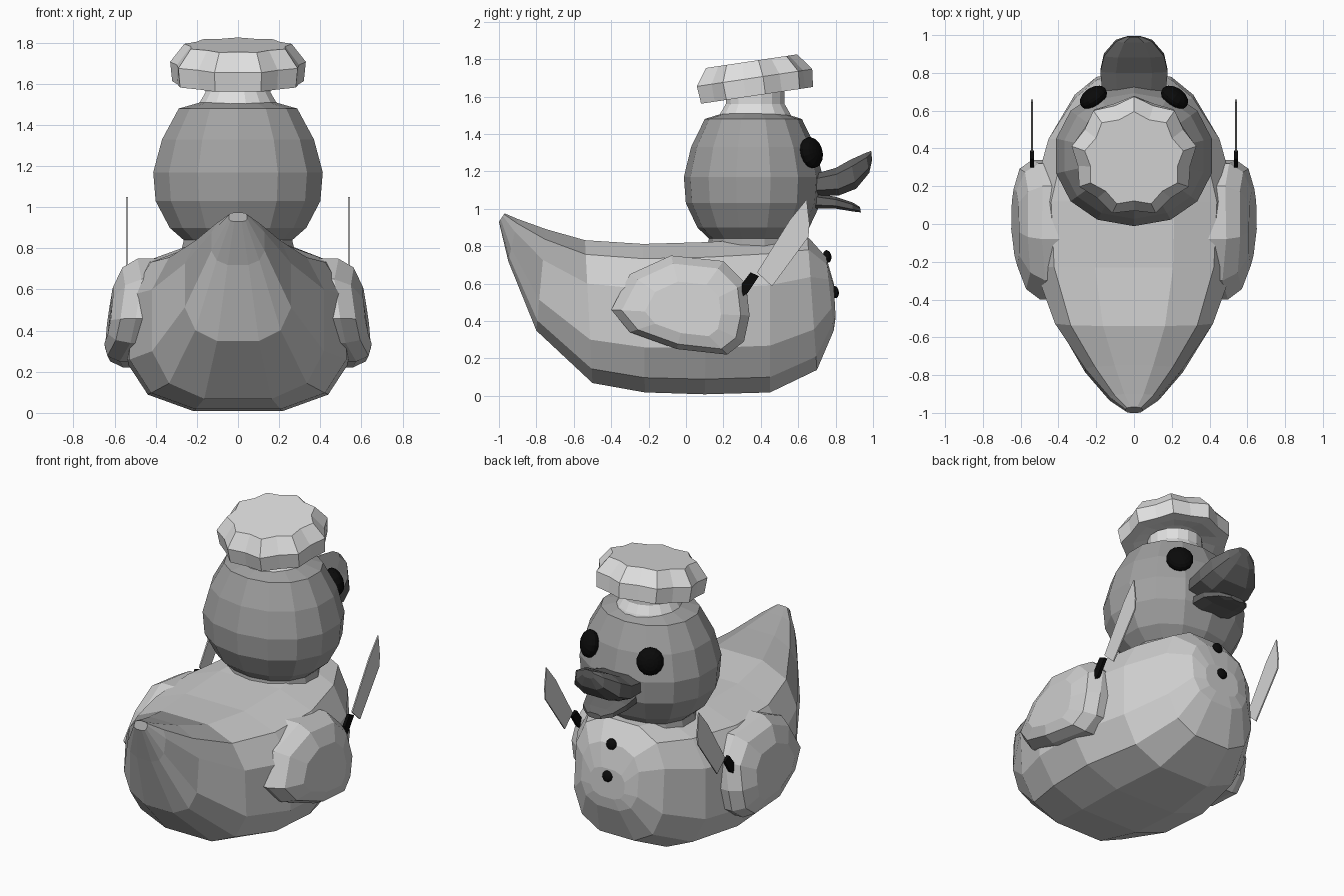
import bpy, bmesh, math
from mathutils import Vector, Matrix

if "Cube" in bpy.data.objects:
    bpy.data.objects.remove(bpy.data.objects["Cube"])


def material(name, v):
    m = bpy.data.materials.new(name)
    m.diffuse_color = (v, v, v, 1)
    m.use_nodes = True
    m.node_tree.nodes["Principled BSDF"].inputs["Base Color"].default_value = m.diffuse_color
    return m


BODY = material("light grey", 0.62)
HEAD = material("mid grey", 0.36)
TAIL = material("tail grey", 0.38)
BILL = material("dark grey", 0.13)
BLACK = material("black", 0.003)
WHITE = material("white", 0.74)
STEEL = material("steel", 0.66)


def finish(name, bm, mat):
    bmesh.ops.recalc_face_normals(bm, faces=bm.faces[:])
    me = bpy.data.meshes.new(name)
    bm.to_mesh(me)
    bm.free()
    me.materials.append(mat)
    ob = bpy.data.objects.new(name, me)
    bpy.context.collection.objects.link(ob)
    return ob


def loft(name, rings, mat):
    """Skin a list of equal-length point rings and cap both ends."""
    bm = bmesh.new()
    vs = [[bm.verts.new(p) for p in r] for r in rings]
    n = len(vs[0])
    for a, b in zip(vs, vs[1:]):
        for i in range(n):
            j = (i + 1) % n
            bm.faces.new((a[i], a[j], b[j], b[i]))
    bm.faces.new(vs[0])
    bm.faces.new(vs[-1])
    return finish(name, bm, mat)


def spow(v, e):
    return math.copysign(abs(v) ** e, v)


def section(ty, tz, by, bz, w, n=12, e=0.71):
    """Rounded cross-section between a top and a bottom point in the y-z plane."""
    c = Vector((0, (ty + by) / 2, (tz + bz) / 2))
    up = Vector((0, (ty - by) / 2, (tz - bz) / 2)) * 1.03
    pts = []
    for i in range(n):
        a = 2 * math.pi * (i + 0.5) / n
        pts.append(c + up * spow(math.sin(a), e) + Vector((spow(math.cos(a), e) * w * 1.02, 0, 0)))
    return pts


def circle(r, z, cy, n, sy=1.0, dip=0.0, e=1.0):
    """Horizontal ring; every second point can be pulled in for scallops."""
    pts = []
    for i in range(n):
        a = 2 * math.pi * (i + 0.5) / n
        q = r * (1 - dip * (i % 2))
        pts.append(Vector((q * spow(math.cos(a), e), cy + q * sy * spow(math.sin(a), e), z)))
    return pts


def blob(name, loc, scale, normal, mat):
    bm = bmesh.new()
    rot = Vector(normal).to_track_quat('Z', 'Y').to_matrix().to_4x4()
    bmesh.ops.create_uvsphere(bm, u_segments=14, v_segments=10, radius=1,
                              matrix=Matrix.Translation(loc) @ rot @ Matrix.Diagonal((*scale, 1)))
    return finish(name, bm, mat)


# Body with upturned tail
body = loft("body", [section(*s) for s in [
    (-0.97, 0.975, -1.0, 0.93, 0.045),
    (-0.9, 0.945, -0.95, 0.72, 0.13),
    (-0.75, 0.89, -0.8, 0.35, 0.26),
    (-0.54, 0.83, -0.5, 0.07, 0.42),
    (-0.23, 0.81, -0.22, 0.02, 0.53),
    (0.12, 0.82, 0.1, 0.01, 0.55),
    (0.45, 0.84, 0.45, 0.02, 0.455),
    (0.65, 0.85, 0.7, 0.14, 0.315),
    (0.75, 0.74, 0.79, 0.35, 0.2),
    (0.79, 0.6, 0.8, 0.42, 0.12)]], BODY)

# Darker tail tip
body.data.materials.append(TAIL)
for f in body.data.polygons:
    if f.center.y < -0.54 and f.center.z > 0.62:
        f.material_index = 1

# Head
loft("head", [circle(r, z, 0.36, 14, 0.88, 0, 0.93) for r, z in [
    (0.28, 0.8), (0.27, 0.84), (0.34, 0.9), (0.41, 1.03), (0.422, 1.17),
    (0.378, 1.33), (0.295, 1.48), (0.15, 1.52)]], HEAD)

# Bill
loft("upper_bill", [section(*s, n=8) for s in [
    (0.66, 1.18, 0.66, 1.07, 0.17), (0.80, 1.22, 0.82, 1.07, 0.185),
    (0.88, 1.265, 0.91, 1.105, 0.165), (0.96, 1.3, 0.98, 1.19, 0.1),
    (0.99, 1.31, 0.995, 1.26, 0.04)]], BILL)
loft("lower_bill", [section(*s, n=8) for s in [
    (0.66, 1.09, 0.66, 1.0, 0.14), (0.80, 1.065, 0.80, 1.0, 0.145),
    (0.89, 1.035, 0.89, 0.985, 0.11), (0.93, 1.01, 0.935, 0.98, 0.05)]], BILL)

# Chef hat: band and tilted scalloped puff
loft("hat_band", [circle(r, z, 0.37, 16) for r, z in
                  [(0.21, 1.46), (0.19, 1.51), (0.16, 1.56), (0.16, 1.63)]], WHITE)
puff = loft("hat_puff", [circle(r, z, 0, 18, 0.96, d) for r, z, d in
                         [(0.15, 0.03, 0), (0.25, 0.0, 0.04), (0.325, -0.005, 0.08),
                          (0.335, 0.09, 0.1), (0.265, 0.18, 0.12)]], WHITE)
puff.data.transform(Matrix.Translation((0, 0.37, 1.61)) @ Matrix.Rotation(math.radians(8.5), 4, 'X'))

# Breast buttons
for i, (y, z) in enumerate([(0.755, 0.745), (0.795, 0.555)]):
    blob(f"button_{i + 1}", (0, y, z), (0.034, 0.034, 0.022), (0, 1, 0.2), BLACK)

WING = [(-0.4, 0.46), (-0.3, 0.34), (-0.05, 0.25), (0.22, 0.22), (0.31, 0.29), (0.34, 0.43),
        (0.32, 0.6), (0.2, 0.72), (-0.08, 0.75), (-0.3, 0.65)]
BLADE = [(0.38, 0.66), (0.46, 0.585), (0.655, 0.85), (0.66, 0.92), (0.645, 1.05), (0.555, 0.94)]
GRIP = [(0.30, 0.53), (0.30, 0.6), (0.345, 0.66), (0.39, 0.64), (0.33, 0.55)]


def wing_point(s, x, k, y, z):
    """Wing outline shrunk by k, leaning in at the top and towards both ends."""
    y, z = k * y, 0.44 + (z - 0.44) * k
    x -= 0.32 * max(0, z - 0.48) + 0.26 * max(0, -y - 0.1) + 0.15 * max(0, y - 0.1)
    return (s * x, y, z)


for side, s in (("right", 1), ("left", -1)):
    # Eyes
    blob(f"{side}_eye", (s * 0.215, 0.67, 1.3), (0.08, 0.085, 0.05), (s * 0.55, 0.8, 0.22), BLACK)
    # Wings
    loft(f"{side}_wing", [[wing_point(s, x, k, y, z) for y, z in WING]
                          for x, k in [(0.44, 1.0), (0.575, 1.0), (0.635, 0.86), (0.65, 0.55)]], BODY)
    # Knives held at the wing tips
    loft(f"{side}_knife_blade", [[(s * x, y, z) for y, z in BLADE] for x in (0.536, 0.544)], STEEL)
    loft(f"{side}_knife_handle", [[(s * x, y, z) for y, z in GRIP] for x in (0.53, 0.55)], BLACK)
